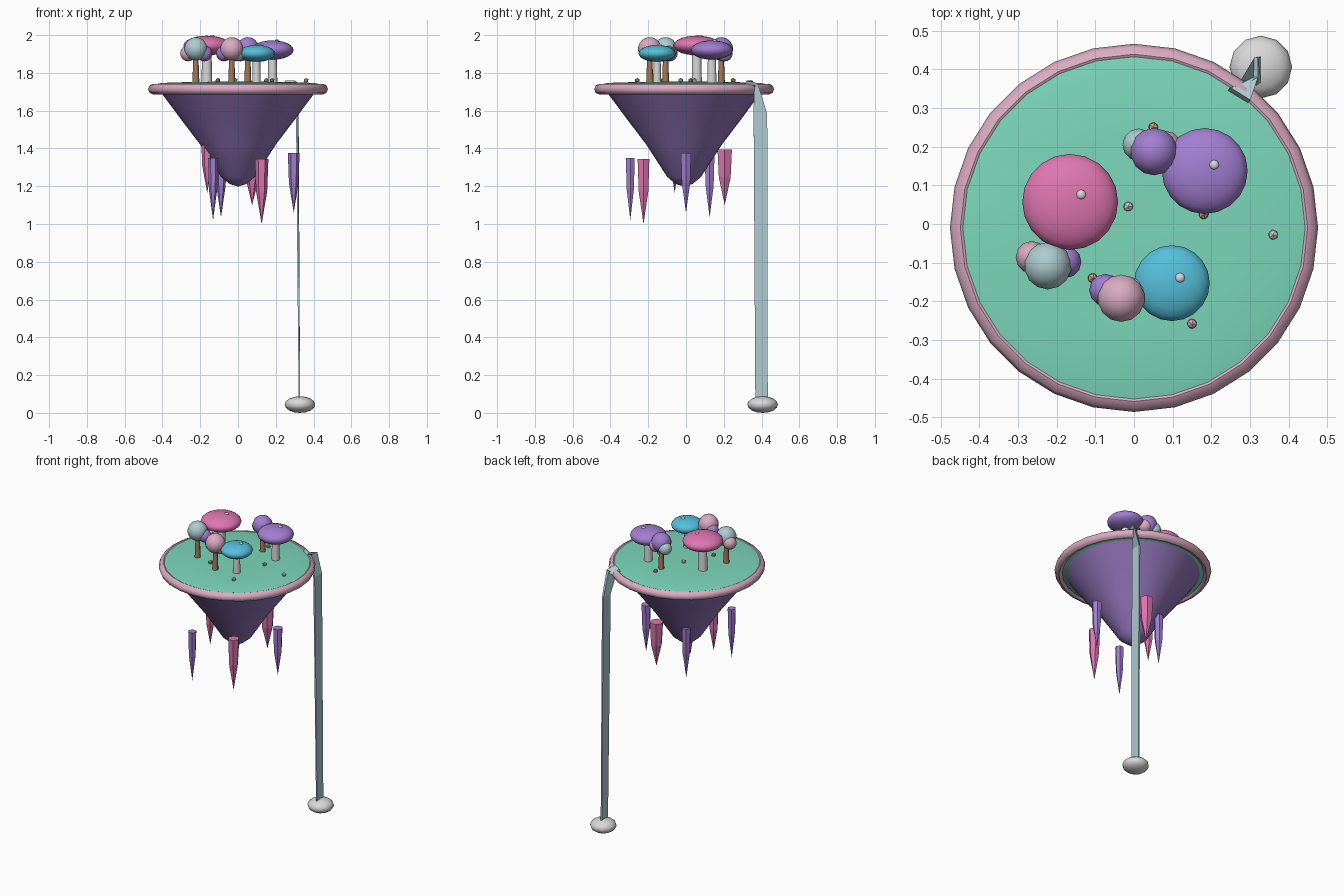
import bpy, bmesh, math
from mathutils import Vector, Matrix

cube = bpy.data.objects.get("Cube")
if cube:
    bpy.data.objects.remove(cube, do_unlink=True)


def material(name, r, g, b):
    m = bpy.data.materials.new(name)
    m.use_nodes = True
    m.diffuse_color = (r, g, b, 1)
    m.node_tree.nodes["Principled BSDF"].inputs["Base Color"].default_value = (r, g, b, 1)
    return m


GRASS = material("mint_green", 0.20, 0.68, 0.49)
ROCK = material("deep_purple", 0.29, 0.18, 0.49)
PURPLE = material("purple", 0.36, 0.21, 0.64)
PINK = material("pink", 0.73, 0.18, 0.44)
ROSE = material("pale_rose", 0.70, 0.41, 0.54)
CYAN = material("cyan", 0.09, 0.52, 0.70)
WATER = material("pale_blue", 0.42, 0.60, 0.63)
BARK = material("brown", 0.38, 0.19, 0.10)
WHITE = material("off_white", 0.70, 0.69, 0.69)
TAN = material("tan", 0.60, 0.36, 0.20)


def finish(name, bm, mat, smooth=True):
    bmesh.ops.recalc_face_normals(bm, faces=bm.faces)
    me = bpy.data.meshes.new(name)
    bm.to_mesh(me)
    bm.free()
    me.materials.append(mat)
    ob = bpy.data.objects.new(name, me)
    bpy.context.collection.objects.link(ob)
    if smooth:
        bpy.ops.object.select_all(action='DESELECT')
        ob.select_set(True)
        bpy.context.view_layer.objects.active = ob
        bpy.ops.object.shade_smooth_by_angle(angle=math.radians(45))
    return ob


def lathe(name, profile, sides, mat, at=(0, 0), closed=False, smooth=True):
    """Revolve (radius, z) points round the vertical axis at the given x, y."""
    bm = bmesh.new()
    vs = [bm.verts.new((r, 0, z)) for r, z in profile]
    pairs = list(zip(vs, vs[1:])) + ([(vs[-1], vs[0])] if closed else [])
    edges = [bm.edges.new(p) for p in pairs]
    bmesh.ops.spin(bm, geom=vs + edges, cent=(0, 0, 0), axis=(0, 0, 1),
                   angle=2 * math.pi, steps=sides)
    bmesh.ops.remove_doubles(bm, verts=bm.verts, dist=0.0005)
    bmesh.ops.translate(bm, verts=bm.verts, vec=(*at, 0))
    return finish(name, bm, mat, smooth)


def ellipsoid(name, centre, radius, half_height, mat, sides=16):
    bm = bmesh.new()
    bmesh.ops.create_uvsphere(bm, u_segments=sides, v_segments=sides // 2 + 2, radius=1)
    bm.transform(Matrix.Translation(centre) @ Matrix.Diagonal((radius, radius, half_height, 1)))
    return finish(name, bm, mat)


# Floating island: rock, grass disc and rim
HUB = (0, -0.01)
lathe("island_rock", [(0, 1.70), (0.41, 1.70), (0.31, 1.565), (0.20, 1.42),
                      (0.09, 1.25), (0.045, 1.212), (0, 1.198)], 28, ROCK, HUB)
lathe("island_grass", [(0, 1.755), (0.25, 1.752), (0.40, 1.747), (0.455, 1.737),
                       (0.458, 1.72), (0.43, 1.695), (0, 1.695)], 28, GRASS, HUB)
ring = [(0.449 + 0.027 * math.cos(k * math.pi / 4), 1.714 + 0.028 * math.sin(k * math.pi / 4))
        for k in range(8)]
lathe("island_rim", ring, 28, ROSE, HUB, closed=True)

# Giant mushrooms, each with a light spot on the cap
for name, x, y, z, r, h, mat, dx, dy in [
        ("pink_mushroom", -0.165, 0.057, 1.945, 0.124, 0.052, PINK, 0.028, 0.019),
        ("purple_mushroom", 0.183, 0.137, 1.921, 0.111, 0.051, PURPLE, 0.024, 0.016),
        ("cyan_mushroom", 0.098, -0.153, 1.903, 0.098, 0.045, CYAN, 0.021, 0.014)]:
    ellipsoid(name + "_cap", (x, y, z), r, h, mat, 20)
    s = r * 0.23
    lathe(name + "_stem", [(0, 1.74), (s, 1.74), (s * 0.85, z), (0, z)], 10, WHITE, (x, y))
    ellipsoid(name + "_spot", (x + dx, y + dy, z + h * 0.94), 0.013, 0.008, WHITE, 8)

# Round trees: one main crown, two smaller ones at its sides
for name, x, y, main, left, right in [
        ("front_left_tree", -0.223, -0.108, (WATER), (-0.041, 0.022, ROSE), (0.045, 0.01, PURPLE)),
        ("front_tree", -0.033, -0.192, (ROSE), (-0.041, 0.021, PURPLE), (0.028, 0.012, WATER)),
        ("back_tree", 0.052, 0.187, (PURPLE), (-0.040, 0.018, WATER), (0.030, 0.012, ROSE))]:
    ellipsoid(name + "_crown", (x, y, 1.927), 0.062, 0.062, main, 14)
    for side, (dx, dy, mat) in (("left", left), ("right", right)):
        ellipsoid(f"{name}_{side}_crown", (x + dx, y + dy, 1.903), 0.042, 0.042, mat, 12)
    lathe(name + "_trunk", [(0, 1.74), (0.019, 1.74), (0.013, 1.90), (0, 1.90)], 8, BARK, (x, y))

# Pebbles on the grass
for i, (x, y, mat) in enumerate([(-0.015, 0.045, WHITE), (0.36, -0.028, WHITE),
                                 (0.15, -0.258, ROSE), (-0.107, -0.14, TAN),
                                 (0.18, 0.025, TAN), (0.05, 0.25, TAN)]):
    bm = bmesh.new()
    bmesh.ops.create_icosphere(bm, subdivisions=1, radius=0.014,
                               matrix=Matrix.Translation((x, y, 1.76)))
    finish(f"pebble_{i + 1}", bm, mat, smooth=False)

# Hanging crystals
for i, (x, y, top, tip, r, mat) in enumerate([
        (0.125, -0.225, 1.345, 1.00, 0.036, PINK), (0.295, 0.0, 1.375, 1.06, 0.031, PURPLE),
        (-0.132, -0.295, 1.35, 1.02, 0.027, PURPLE), (0.075, 0.205, 1.395, 1.10, 0.044, PINK),
        (-0.09, 0.125, 1.37, 1.035, 0.030, PURPLE), (-0.163, -0.06, 1.45, 1.165, 0.032, PINK)]):
    mid = (top + tip) / 2
    lathe(f"crystal_{i + 1}", [(0, top), (r, top), (r * 0.82, mid), (0, tip)],
          6, mat, (x, y), smooth=False)

# Waterfall: a thin ribbon that twists over the rim; each station is
# its centre, half width vector and half thickness vector
stations = [((0.272, 0.333, 1.75), (0.026, -0.016, 0), (0.003, 0.004, 0.009)),
            ((0.295, 0.37, 1.725), (0.020, 0.010, 0.012), (0.006, 0, 0.008)),
            ((0.314, 0.394, 1.58), (0.002, 0.036, 0), (0.005, 0, 0.002)),
            ((0.325, 0.40, 0.06), (0, 0.033, 0), (0.004, 0, 0))]
bm = bmesh.new()
loops = []
for c, w, t in stations:
    c, w, t = Vector(c), Vector(w), Vector(t)
    loops.append([bm.verts.new(p) for p in (c + w + t, c - w + t, c - w - t, c + w - t)])
for a, b in zip(loops, loops[1:]):
    for k in range(4):
        n = (k + 1) % 4
        bm.faces.new((a[k], a[n], b[n], b[k]))
bm.faces.new(loops[0])
bm.faces.new(loops[-1])
finish("waterfall", bm, WATER, smooth=False)

# Splash at the foot of the waterfall
ellipsoid("splash", (0.328, 0.406, 0.044), 0.081, 0.044, WHITE, 12)
